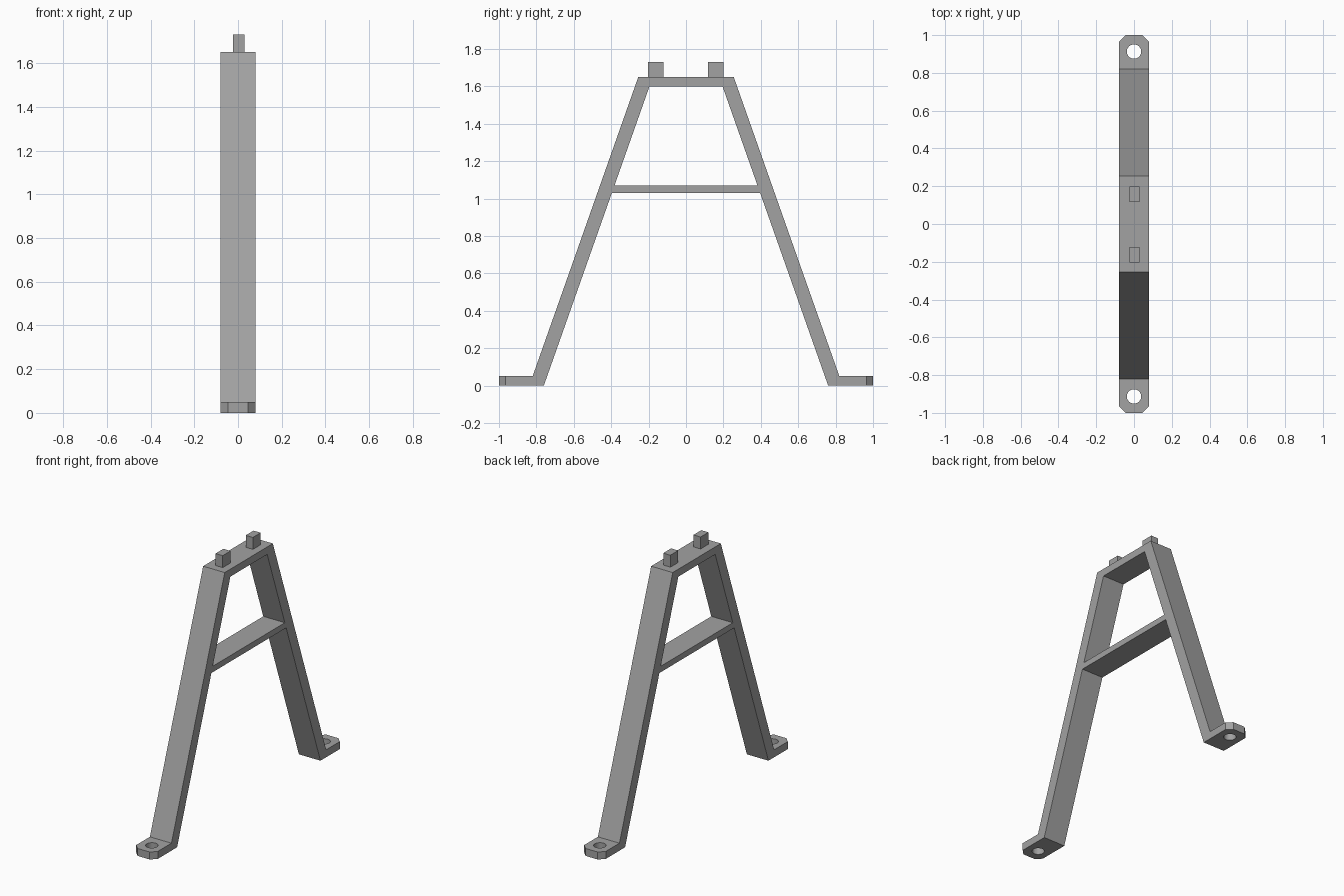
import bpy, bmesh
from mathutils import Matrix, Vector

if "Cube" in bpy.data.objects:
    bpy.data.objects.remove(bpy.data.objects["Cube"])

W = 0.08  # half width of the frame

grey = bpy.data.materials.new("plain grey")
grey.diffuse_color = (0.36, 0.36, 0.36, 1)
grey.use_nodes = True
grey.node_tree.nodes["Principled BSDF"].inputs["Base Color"].default_value = grey.diffuse_color


def make_object(name, bm, material=grey):
    mesh = bpy.data.meshes.new(name)
    bm.to_mesh(mesh)
    bm.free()
    mesh.materials.append(material)
    obj = bpy.data.objects.new(name, mesh)
    bpy.context.collection.objects.link(obj)
    return obj


def inner(z):
    return 0.76 - 0.353 * z


def outer(z):
    return 0.82 - 0.353 * (z - 0.05)


# Side profile of one half: foot, leg, crossbar and top bar as joined cells (y, z)
low, high = 1.03, 1.07
cells = [
    [(0.76, 0), (1, 0), (1, 0.05), (0.82, 0.05)],
    [(0.76, 0), (0.82, 0.05), (outer(low), low), (inner(low), low)],
    [(inner(low), low), (outer(low), low), (outer(high), high), (inner(high), high)],
    [(inner(high), high), (outer(high), high), (outer(1.65), 1.65), (inner(1.6), 1.6)],
    [(0, low), (inner(low), low), (inner(high), high), (0, high)],
    [(0, 1.6), (inner(1.6), 1.6), (outer(1.65), 1.65), (0, 1.65)],
]
bm = bmesh.new()
for side in (1, -1):
    for cell in cells:
        bm.faces.new([bm.verts.new((-W, side * y, z)) for y, z in cell])
bmesh.ops.remove_doubles(bm, verts=bm.verts, dist=1e-4)

# Extrude across the width and clean up the flat sides
made = bmesh.ops.extrude_face_region(bm, geom=bm.faces[:], use_keep_orig=True)
bmesh.ops.translate(bm, vec=(2 * W, 0, 0),
                    verts=[g for g in made["geom"] if isinstance(g, bmesh.types.BMVert)])
bmesh.ops.recalc_face_normals(bm, faces=bm.faces)

# Clipped corners at the toes
corners = [e for e in bm.edges if all(abs(v.co.y) > 0.99 for v in e.verts)
           and abs(e.verts[0].co.z - e.verts[1].co.z) > 0.01]
bmesh.ops.bevel(bm, geom=corners, offset=0.035, segments=1, affect='EDGES')
bmesh.ops.recalc_face_normals(bm, faces=bm.faces)
frame = make_object("frame", bm)

# Bolt holes through both feet
bm = bmesh.new()
for side in (1, -1):
    bmesh.ops.create_cone(bm, cap_ends=True, segments=32, radius1=0.038, radius2=0.038,
                          depth=0.2, matrix=Matrix.Translation((0, side * 0.913, 0.02)))
cutter = make_object("hole_cutter", bm)
cutter.hide_render = True
cutter.hide_viewport = True
cut = frame.modifiers.new("bolt holes", 'BOOLEAN')
cut.operation = 'DIFFERENCE'
cut.solver = 'EXACT'
cut.object = cutter

# Two locating pegs on the top bar
for name, y in (("front_peg", -0.162), ("back_peg", 0.158)):
    bm = bmesh.new()
    bmesh.ops.create_cube(bm, size=1)
    bmesh.ops.scale(bm, vec=Vector((0.053, 0.083, 0.08)), verts=bm.verts)
    bmesh.ops.translate(bm, vec=(0.0025, y, 1.69), verts=bm.verts)
    make_object(name, bm)
